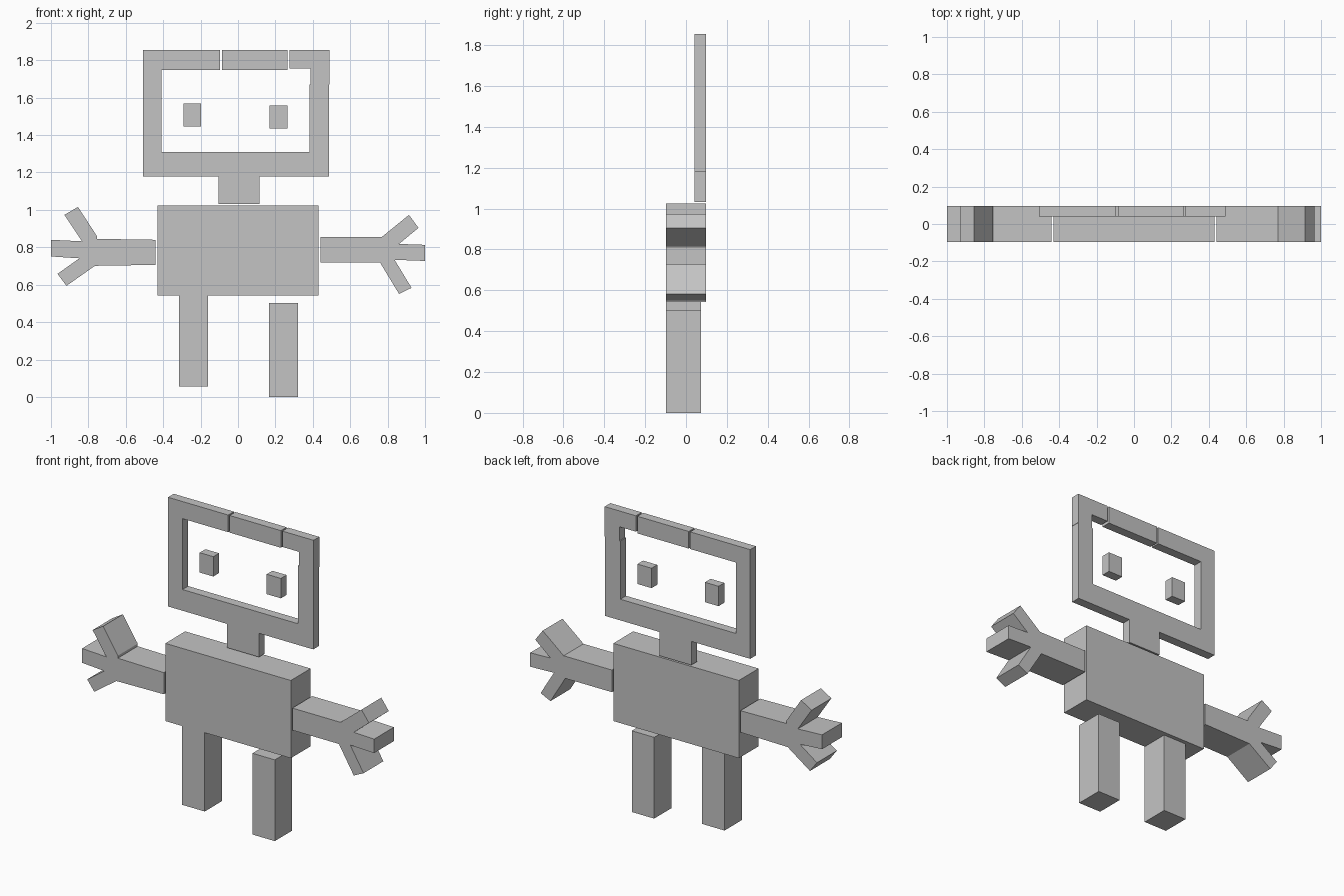
import bpy
import bmesh

cube = bpy.data.objects.get("Cube")
if cube:
    bpy.data.objects.remove(cube, do_unlink=True)

grey = bpy.data.materials.new("plain grey")
grey.use_nodes = True
COLOUR = (0.55, 0.55, 0.55, 1)
grey.diffuse_color = COLOUR
grey.node_tree.nodes["Principled BSDF"].inputs["Base Color"].default_value = COLOUR

BODY_DEPTH = (-0.097, 0.097)
LEG_DEPTH = (-0.097, 0.073)
HEAD_DEPTH = (0.041, 0.097)


def plate(name, outline, depth):
    """Extrude a front (x, z) outline through the given y range."""
    front, back = depth
    bm = bmesh.new()
    face = bm.faces.new([bm.verts.new((x, front, z)) for x, z in outline])
    new = bmesh.ops.extrude_face_region(bm, geom=[face], use_keep_orig=True)["geom"]
    moved = [v for v in new if isinstance(v, bmesh.types.BMVert)]
    bmesh.ops.translate(bm, verts=moved, vec=(0, back - front, 0))
    bmesh.ops.recalc_face_normals(bm, faces=bm.faces[:])
    mesh = bpy.data.meshes.new(name)
    bm.to_mesh(mesh)
    bm.free()
    mesh.materials.append(grey)
    obj = bpy.data.objects.new(name, mesh)
    bpy.context.collection.objects.link(obj)
    return obj


def block(name, x0, x1, z0, z1, depth):
    return plate(name, [(x0, z0), (x1, z0), (x1, z1), (x0, z1)], depth)


# Torso and legs
block("torso", -0.43, 0.43, 0.543, 1.024, BODY_DEPTH)
block("right_leg", -0.315, -0.16, 0.055, 0.543, LEG_DEPTH)
block("left_leg", 0.167, 0.32, 0, 0.503, LEG_DEPTH)

# Arms with three-fingered hands
plate("right_arm", [
    (-0.44, 0.84), (-0.755, 0.845), (-0.755, 0.861), (-0.856, 1.016),
    (-0.928, 0.973), (-0.834, 0.832), (-1, 0.84), (-1, 0.751),
    (-0.848, 0.741), (-0.965, 0.658), (-0.917, 0.594), (-0.765, 0.701),
    (-0.44, 0.706)], BODY_DEPTH)
plate("left_arm", [
    (0.44, 0.856), (0.77, 0.856), (0.914, 0.973), (0.965, 0.904),
    (0.861, 0.818), (1, 0.813), (1, 0.727), (0.837, 0.733),
    (0.928, 0.583), (0.861, 0.551), (0.759, 0.719), (0.44, 0.719)], BODY_DEPTH)

# Open head frame: main piece with neck, top bar and corner piece
TOP, RIM, CHIN, SILL, SEAM = 1.855, 1.749, 1.179, 1.31, 1.67
plate("head_frame", [
    (-0.096, TOP), (-0.508, TOP), (-0.508, CHIN), (-0.104, CHIN),
    (-0.104, 1.032), (0.115, 1.032), (0.115, CHIN), (0.487, CHIN),
    (0.487, SEAM), (0.382, SEAM), (0.382, SILL), (-0.409, SILL),
    (-0.409, RIM), (-0.096, RIM)], HEAD_DEPTH)
block("head_top_bar", -0.086, 0.265, RIM, TOP, HEAD_DEPTH)
plate("head_corner", [
    (0.275, TOP), (0.275, 1.757), (0.388, 1.757), (0.388, SEAM),
    (0.489, SEAM), (0.489, TOP)], HEAD_DEPTH)

# Floating eyes
block("right_eye", -0.291, -0.198, 1.447, 1.57, HEAD_DEPTH)
block("left_eye", 0.168, 0.265, 1.436, 1.559, HEAD_DEPTH)
